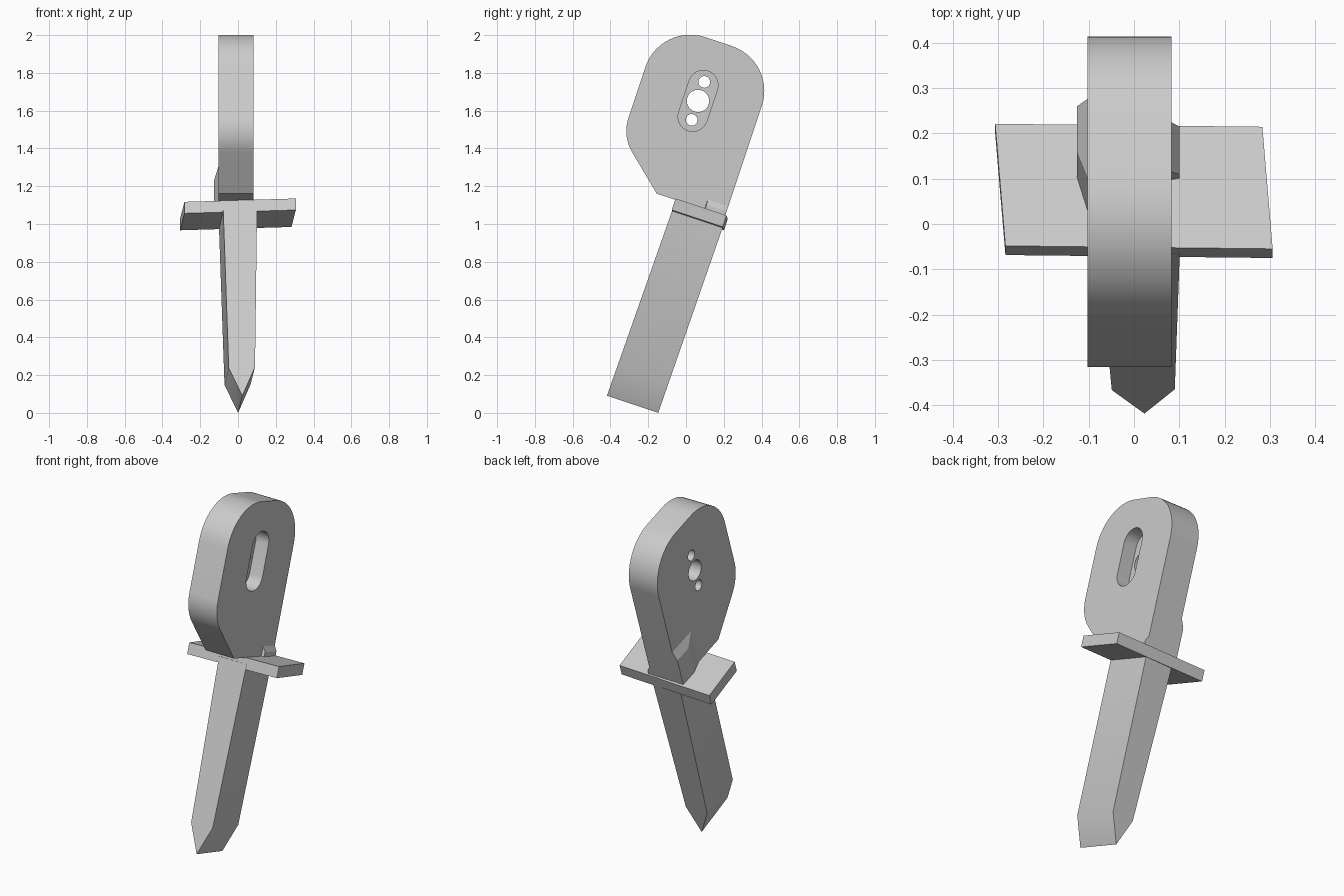
import bpy, bmesh, math
from mathutils import Vector

cube = bpy.data.objects.get("Cube")
if cube:
    bpy.data.objects.remove(cube, do_unlink=True)

grey = bpy.data.materials.new("plain grey")
grey.use_nodes = True
COLOR = (0.6, 0.6, 0.6, 1)
grey.diffuse_color = COLOR
grey.node_tree.nodes["Principled BSDF"].inputs["Base Color"].default_value = COLOR

# The part leans: v runs across it (backward), u runs along it (upward)
S, C = math.sin(math.atan(1 / 3)), math.cos(math.atan(1 / 3))
SKEW = -0.08       # sideways skew of blade and guard
MID_V = -0.27


def place(x, v, u):
    return Vector((x, C * v + S * u, -S * v + C * u))


def loft(name, ring_a, ring_b):
    """Solid between two matching rings of (x, v, u) points."""
    bm = bmesh.new()
    a = [bm.verts.new(place(*p)) for p in ring_a]
    b = [bm.verts.new(place(*p)) for p in ring_b]
    n = len(a)
    bm.faces.new(a)
    bm.faces.new(b)
    for i in range(n):
        j = (i + 1) % n
        bm.faces.new((a[i], a[j], b[j], b[i]))
    bmesh.ops.recalc_face_normals(bm, faces=bm.faces)
    mesh = bpy.data.meshes.new(name)
    bm.to_mesh(mesh)
    bm.free()
    mesh.materials.append(grey)
    ob = bpy.data.objects.new(name, mesh)
    bpy.context.collection.objects.link(ob)
    return ob


def plate(name, outline, x0, x1):
    return loft(name, [(x0, v, u) for v, u in outline], [(x1, v, u) for v, u in outline])


def rounded(corners, steps=14):
    """Outline from (v, u, radius) corners with true arcs."""
    out = []
    n = len(corners)
    for i, (v, u, r) in enumerate(corners):
        p = Vector((v, u))
        if r == 0:
            out.append((v, u))
            continue
        d1 = (Vector(corners[i - 1][:2]) - p).normalized()
        d2 = (Vector(corners[(i + 1) % n][:2]) - p).normalized()
        half = d1.angle(d2) / 2
        centre = p + (d1 + d2).normalized() * r / math.sin(half)
        start = p + d1 * r / math.tan(half) - centre
        end = p + d2 * r / math.tan(half) - centre
        sweep = math.pi - 2 * half
        for k in range(steps + 1):
            t = k / steps
            q = centre + (start * math.sin((1 - t) * sweep) + end * math.sin(t * sweep)) / math.sin(sweep)
            out.append((q.x, q.y))
    return out


def stadium(v, u, r, reach, steps=16):
    """Long hole along u; a reach of zero gives a circle."""
    out = []
    for side in (0, 1):
        for k in range(steps + (reach > 0)):
            a = math.pi * (side + k / steps)
            out.append((v + r * math.cos(a), u + (-reach if side else reach) + r * math.sin(a)))
    return out


def smooth(ob, degrees):
    bpy.ops.object.select_all(action='DESELECT')
    ob.select_set(True)
    bpy.context.view_layer.objects.active = ob
    bpy.ops.object.shade_smooth_by_angle(angle=math.radians(degrees))


# Head: thick rounded plate with a pocket and three through holes
X0, X1, BACK = -0.103, 0.083, -0.133
head = plate("head_plate", rounded([
    (BACK, 1.052, 0), (BACK, 1.919, 0.25), (-0.783, 1.919, 0.25),
    (-0.783, 1.285, 0.22), (-0.514, 1.052, 0)]), X0, X1)
HV, HU = -0.462, 1.587
cutters = [plate("pocket_cutter", stadium(HV, HU, 0.078, 0.088), 0.0, 0.2)]
for offset, radius in ((0, 0.059), (0.106, 0.031), (-0.106, 0.031)):
    cutters.append(plate("hole_cutter", stadium(HV, HU + offset, radius, 0), -0.2, 0.04))
bpy.context.view_layer.objects.active = head
for cutter in cutters:
    cutter.hide_render = True
    mod = head.modifiers.new("cut", 'BOOLEAN')
    mod.operation = 'DIFFERENCE'
    mod.solver = 'EXACT'
    mod.object = cutter
    bpy.ops.object.modifier_apply(modifier=mod.name)
for cutter in cutters:
    bpy.data.objects.remove(cutter, do_unlink=True)
smooth(head, 25)


# Guard: flat skewed cross bar, slightly rolled
def guard_ring(u):
    return [(x + SKEW * (v - MID_V), v + 0.004 - 0.02 * x, u - 0.003 + 0.025 * x)
            for x, v in ((-0.295, -0.409), (0.295, -0.409), (0.295, -0.125), (-0.295, -0.125))]


loft("cross_guard", guard_ring(0.991), guard_ring(1.055))


# Blade: tapering bar with a wedge tip
def blade_ring(v_top, v_tip):
    outline = [(-0.09, 1.02), (0.09, 1.02), (0.079, 0.115), (0.012, -0.046), (-0.06, 0.11)]
    ring = []
    for x, u in outline:
        v = v_tip + (v_top - v_tip) * u
        ring.append((x + SKEW * (v_top - MID_V), v, u))
    return ring


blade = loft("blade", blade_ring(-0.408, -0.425), blade_ring(-0.126, -0.139))
smooth(blade, 23)


# Tang shoulders: bevelled bumps on both sides of the head
def shoulder(name, x_in, x_out, base, outer):
    def ring(x, v, u):
        return [(x, v, 1.04), (x, BACK, 1.04), (x, BACK, u), (x, v, u)]
    loft(name, ring(x_in, *base), ring(x_out, *outer))


shoulder("right_tang_shoulder", -0.09, -0.126, (-0.36, 1.3), (-0.24, 1.22))
shoulder("left_tang_shoulder", 0.07, 0.1, (-0.25, 1.13), (-0.245, 1.08))
